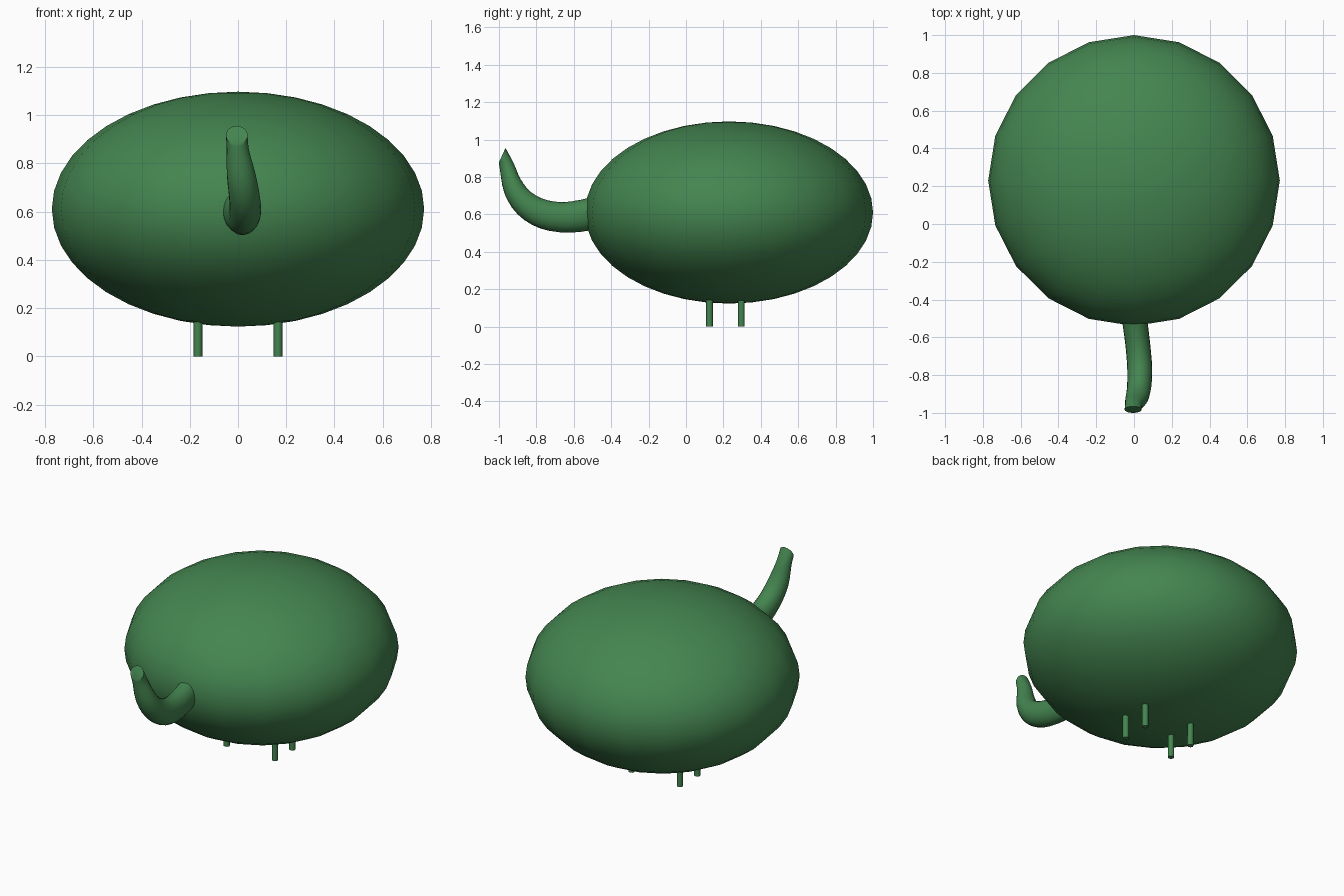
import bpy, bmesh, math
from mathutils import Vector

cube = bpy.data.objects.get("Cube")
if cube:
    bpy.data.objects.remove(cube)

green = bpy.data.materials.new("leaf_green")
green.use_nodes = True
color = (0.058, 0.235, 0.08, 1)
green.diffuse_color = color
green.node_tree.nodes["Principled BSDF"].inputs["Base Color"].default_value = color


def finish(obj, name, angle=40):
    obj.name = name
    obj.data.name = name
    obj.data.materials.append(green)
    bpy.ops.object.select_all(action="DESELECT")
    obj.select_set(True)
    bpy.context.view_layer.objects.active = obj
    bpy.ops.object.shade_smooth_by_angle(angle=math.radians(angle))


# Flattened round body
bpy.ops.mesh.primitive_uv_sphere_add(segments=20, ring_count=20, radius=1, location=(0, 0.23, 0.61))
body = bpy.context.object
body.scale = (0.772, 0.77, 0.487)
bpy.ops.object.transform_apply(location=False, rotation=False, scale=True)
finish(body, "body")

# Four thin legs reaching into the belly
for side, sx in (("left", 1), ("right", -1)):
    for end, y in (("front", 0.126), ("back", 0.296)):
        bpy.ops.mesh.primitive_cylinder_add(vertices=8, radius=0.018, depth=0.2,
                                            location=(sx * 0.166, y, 0.1))
        finish(bpy.context.object, f"{end}_{side}_leg", 50)


# Curved trunk: sections given as x, outer (y, z), inner (y, z), half width
sections = [
    (-0.005, -0.45, 0.525, -0.45, 0.705, 0.068),
    (0.018, -0.62, 0.502, -0.62, 0.668, 0.066),
    (0.030, -0.78, 0.525, -0.74, 0.675, 0.066),
    (0.027, -0.90, 0.600, -0.83, 0.720, 0.064),
    (0.014, -0.97, 0.710, -0.885, 0.790, 0.060),
    (-0.001, -0.995, 0.840, -0.922, 0.875, 0.046),
    (-0.005, -1.00, 0.878, -0.965, 0.955, 0.045),
]
sections = [Vector(s) for s in sections]


def spline(p, i, t):
    a, b, c, d = (p[min(max(i + k, 0), len(p) - 1)] for k in (-1, 0, 1, 2))
    return 0.5 * (2 * b + (c - a) * t + (2 * a - 5 * b + 4 * c - d) * t**2
                  + (3 * b - a - 3 * c + d) * t**3)


steps, sides = 3, 20
rings = [spline(sections, i, j / steps) for i in range(len(sections) - 1) for j in range(steps)]
rings.append(sections[-1])

bm = bmesh.new()
loops = []
for x, oy, oz, iy, iz, width in rings:
    outer, inner = Vector((x, oy, oz)), Vector((x, iy, iz))
    center, half = (outer + inner) / 2, (inner - outer) / 2
    loop = []
    for k in range(sides):
        a = math.tau * k / sides
        loop.append(bm.verts.new(center + half * math.sin(a) + Vector((width * math.cos(a), 0, 0))))
    loops.append(loop)
for lower, upper in zip(loops, loops[1:]):
    for k in range(sides):
        n = (k + 1) % sides
        bm.faces.new((lower[k], lower[n], upper[n], upper[k]))
bm.faces.new(loops[0])
bm.faces.new(loops[-1])
bmesh.ops.recalc_face_normals(bm, faces=bm.faces)
mesh = bpy.data.meshes.new("trunk")
bm.to_mesh(mesh)
bm.free()
trunk = bpy.data.objects.new("trunk", mesh)
bpy.context.collection.objects.link(trunk)
finish(trunk, "trunk", 45)
